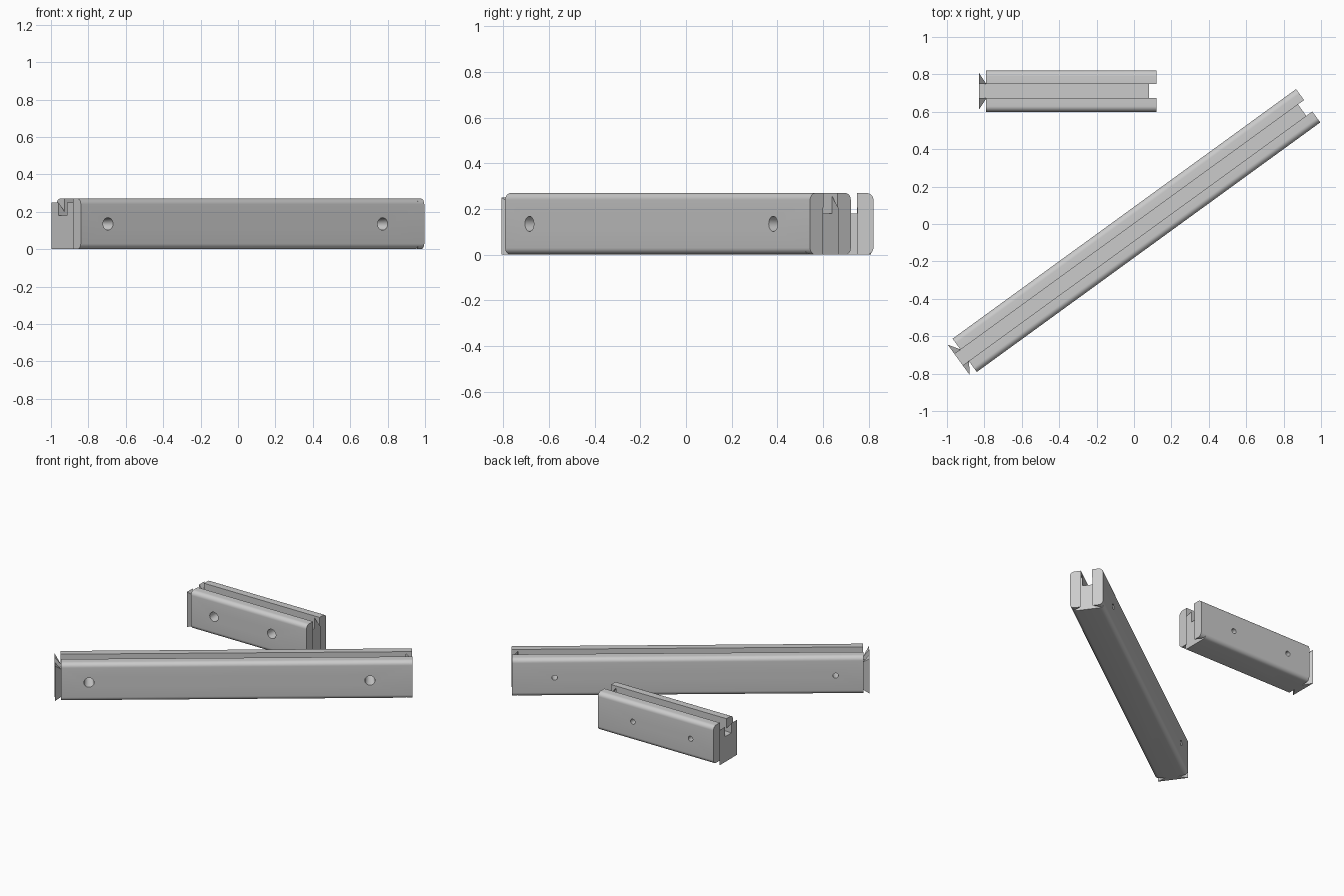
import bpy, bmesh, math
from mathutils import Vector, Matrix

cube = bpy.data.objects.get("Cube")
if cube:
    bpy.data.objects.remove(cube, do_unlink=True)

WIDTH, HEIGHT, RADIUS = 0.22, 0.27, 0.03
SLOT_HALF, SLOT_FLOOR, DEPTH = 0.0375, 0.18, 0.04

grey = bpy.data.materials.new("light grey plastic")
grey.use_nodes = True
grey.diffuse_color = (0.6, 0.6, 0.6, 1)
grey.node_tree.nodes["Principled BSDF"].inputs["Base Color"].default_value = (0.6, 0.6, 0.6, 1)


def make_object(name, bm):
    bmesh.ops.recalc_face_normals(bm, faces=bm.faces)
    mesh = bpy.data.meshes.new(name)
    bm.to_mesh(mesh)
    bm.free()
    obj = bpy.data.objects.new(name, mesh)
    bpy.context.collection.objects.link(obj)
    return obj


def box(name, low, high):
    bm = bmesh.new()
    low, high = Vector(low), Vector(high)
    size = Matrix.Diagonal((high - low).to_4d())
    size[3][3] = 1
    bmesh.ops.create_cube(bm, size=1, matrix=Matrix.Translation((low + high) / 2) @ size)
    return make_object(name, bm)


def dovetail(name, x_wide, wide, tall, bottom):
    """Wedge that narrows and drops in the +x direction from x_wide."""
    bm = bmesh.new()
    reach = 1.12  # runs a little past the joint face
    narrow = wide + (SLOT_HALF + 0.002 - wide) * reach
    short = tall - 0.05 * reach
    for x, half, top in ((x_wide, wide, tall), (x_wide + DEPTH * reach, narrow, short)):
        for side in (-1, 1):
            for z in (bottom, top):
                bm.verts.new((x, side * half, z))
    bmesh.ops.convex_hull(bm, input=bm.verts)
    return make_object(name, bm)


def rounded_bar(name, length):
    bm = bmesh.new()
    ring = []
    for corner in range(4):
        sy = 1 if corner in (0, 3) else -1
        sz = 1 if corner < 2 else -1
        for step in range(9):
            a = math.radians(corner * 90 + step * 11.25)
            ring.append(bm.verts.new((0,
                                      sy * (WIDTH / 2 - RADIUS) + RADIUS * math.cos(a),
                                      HEIGHT / 2 + sz * (HEIGHT / 2 - RADIUS) + RADIUS * math.sin(a))))
    face = bm.faces.new(ring)
    grown = bmesh.ops.extrude_face_region(bm, geom=[face])["geom"]
    moved = [v for v in grown if isinstance(v, bmesh.types.BMVert)]
    bmesh.ops.translate(bm, verts=moved, vec=(length, 0, 0))
    return make_object(name, bm)


def tapered_hole(name, x):
    """Cone through the bar, wide at the front."""
    bm = bmesh.new()
    turn = Matrix.Translation((x, 0, HEIGHT / 2)) @ Matrix.Rotation(math.radians(-90), 4, 'X')
    bmesh.ops.create_cone(bm, cap_ends=True, segments=32, radius1=0.0335, radius2=0.0175,
                          depth=WIDTH + 0.01, matrix=turn)
    return make_object(name, bm)


def combine(obj, tool, operation):
    mod = obj.modifiers.new("joint", 'BOOLEAN')
    mod.operation, mod.object, mod.solver = operation, tool, 'EXACT'
    graph = bpy.context.evaluated_depsgraph_get()
    graph.update()
    mesh = bpy.data.meshes.new_from_object(obj.evaluated_get(graph))
    obj.modifiers.clear()
    obj.data = mesh
    bpy.data.objects.remove(tool, do_unlink=True)


def rail(name, length, centre, angle):
    bar = rounded_bar(name, length)
    # dovetail tongue at one end, matching groove at the other
    combine(bar, dovetail("tongue", -DEPTH, 0.1, 0.25, 0), 'UNION')
    combine(bar, dovetail("groove", length - DEPTH, 0.107, 0.257, -0.02), 'DIFFERENCE')
    # slot along the top
    combine(bar, box("slot", (-0.1, -SLOT_HALF, SLOT_FLOOR),
                     (length + 0.1, SLOT_HALF, HEIGHT + 0.1)), 'DIFFERENCE')
    # screw holes
    for x in (0.18, length - 0.275):
        combine(bar, tapered_hole("hole", x), 'DIFFERENCE')
    place = (Matrix.Translation(centre) @ Matrix.Rotation(angle, 4, 'Z')
             @ Matrix.Translation((-length / 2, 0, 0)))
    bar.data.transform(place)
    bar.data.name = name
    bar.data.materials.clear()
    bar.data.materials.append(grey)
    bpy.ops.object.select_all(action='DESELECT')
    bar.select_set(True)
    bpy.context.view_layer.objects.active = bar
    bpy.ops.object.shade_smooth_by_angle(angle=math.radians(30))


rail("long_rail", 2.27, (0.013, -0.035, 0), math.radians(36))
rail("short_rail", 0.91, (-0.335, 0.71, 0), 0)
